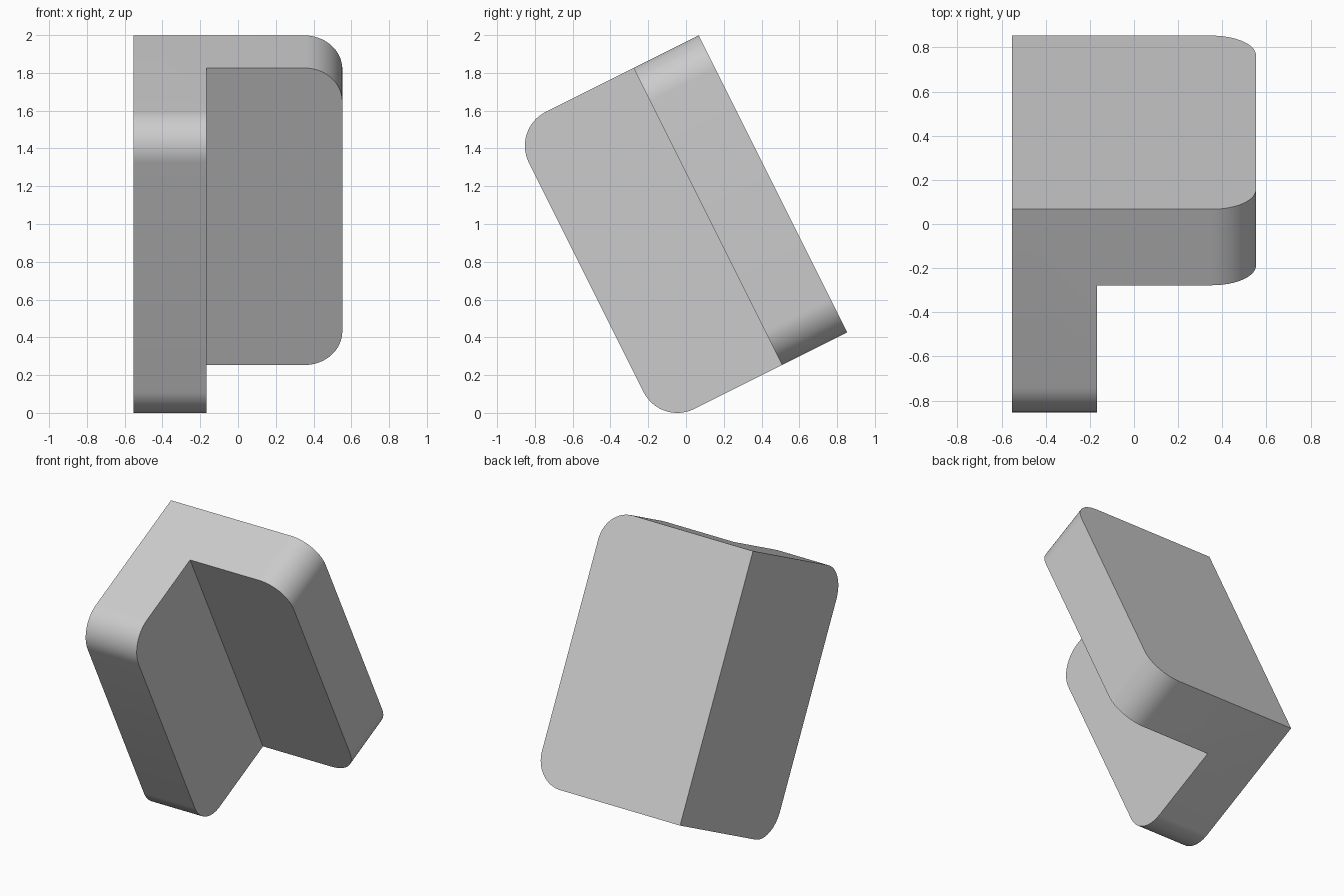
import bpy, bmesh, math
from mathutils import Matrix, Vector

cube = bpy.data.objects.get("Cube")
if cube:
    bpy.data.objects.remove(cube, do_unlink=True)

WIDTH, THICK, LENGTH, RADIUS = 1.105, 0.385, 1.758, 0.2
TILT = math.atan(0.5)

# Plain grey material
grey = bpy.data.materials.new("light_grey")
grey.use_nodes = True
color = (0.6, 0.6, 0.6, 1)
grey.diffuse_color = color
grey.node_tree.nodes["Principled BSDF"].inputs["Base Color"].default_value = color

# L-shaped profile, extruded along the bracket length
W, T = WIDTH, THICK
profile = [(0, 0), (0, -W), (T, -W), (T, -T), (W, -T), (W, 0)]
bm = bmesh.new()
base = bm.faces.new([bm.verts.new((x, y, 0)) for x, y in profile])
top = bmesh.ops.extrude_face_region(bm, geom=[base])["geom"]
bmesh.ops.translate(bm, vec=(0, 0, LENGTH),
                    verts=[v for v in top if isinstance(v, bmesh.types.BMVert)])
bmesh.ops.recalc_face_normals(bm, faces=bm.faces)

# Round the free corners of both flanges
def is_flange_corner(edge):
    a, b = (v.co for v in edge.verts)
    flat = abs(a.z - b.z) < 1e-4
    return flat and (min(a.x, b.x) > W - 1e-4 or max(a.y, b.y) < -W + 1e-4)

bmesh.ops.bevel(bm, geom=[e for e in bm.edges if is_flange_corner(e)],
                offset=RADIUS, segments=16, profile=0.5, affect='EDGES')

# Lean the bracket back, centre it and rest it on the ground
bm.transform(Matrix.Rotation(TILT, 4, 'X'))
lo, hi = (Vector([f(v.co[i] for v in bm.verts) for i in range(3)]) for f in (min, max))
bmesh.ops.translate(bm, verts=bm.verts,
                    vec=(-(lo.x + hi.x) / 2, -(lo.y + hi.y) / 2, -lo.z))

mesh = bpy.data.meshes.new("angle_bracket")
bm.to_mesh(mesh)
bm.free()
mesh.materials.append(grey)
bracket = bpy.data.objects.new("angle_bracket", mesh)
bpy.context.collection.objects.link(bracket)

# Smooth rounded corners with sharp flat edges
bpy.ops.object.select_all(action='DESELECT')
bracket.select_set(True)
bpy.context.view_layer.objects.active = bracket
bpy.ops.object.shade_smooth_by_angle(angle=math.radians(30))
